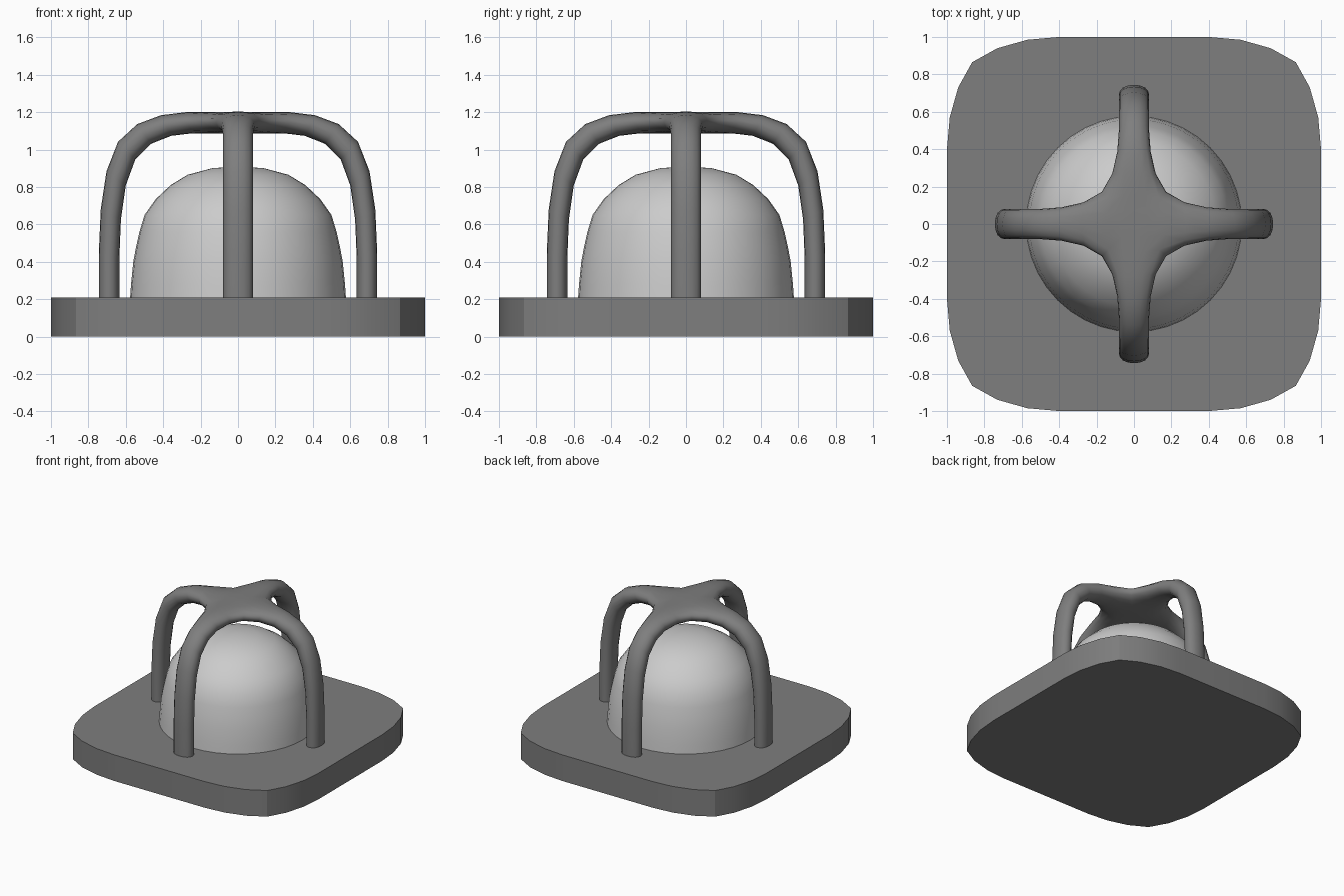
import bpy, bmesh, math
from mathutils import Matrix, Vector

old = bpy.data.objects.get("Cube")
if old:
    bpy.data.objects.remove(old, do_unlink=True)


def material(name, value):
    mat = bpy.data.materials.new(name)
    mat.use_nodes = True
    colour = (value, value, value, 1)
    mat.diffuse_color = colour
    mat.node_tree.nodes["Principled BSDF"].inputs["Base Color"].default_value = colour
    return mat


def make_object(name, bm, mat):
    bmesh.ops.remove_doubles(bm, verts=bm.verts, dist=0.0001)
    bmesh.ops.recalc_face_normals(bm, faces=bm.faces)
    mesh = bpy.data.meshes.new(name)
    bm.to_mesh(mesh)
    bm.free()
    mesh.materials.append(mat)
    obj = bpy.data.objects.new(name, mesh)
    bpy.context.collection.objects.link(obj)
    return obj


def shade(obj, degrees):
    bpy.ops.object.select_all(action='DESELECT')
    obj.select_set(True)
    bpy.context.view_layer.objects.active = obj
    bpy.ops.object.shade_smooth_by_angle(angle=math.radians(degrees))


dark_grey = material("dark grey", 0.21)
light_grey = material("light grey", 0.6)

# Base: rounded square slab, one corner repeated around z
corner = [(1, .4), (.985, .57), (.94, .73), (.865, .865), (.73, .94), (.57, .985), (.4, 1)]
BASE_TOP = 0.21
bm = bmesh.new()
outline = []
for turn in range(4):
    spin = Matrix.Rotation(turn * math.pi / 2, 3, 'Z')
    outline += [bm.verts.new(spin @ Vector((x, y, 0))) for x, y in corner]
slab = bm.faces.new(outline)
top = bmesh.ops.extrude_face_region(bm, geom=[slab], use_keep_orig=True)
bmesh.ops.translate(bm, vec=(0, 0, BASE_TOP),
                    verts=[v for v in top["geom"] if isinstance(v, bmesh.types.BMVert)])
base = make_object("base", bm, dark_grey)
shade(base, 30)

# Dome: lathed profile
profile = [(.578, .19), (.572, .28), (.56, .4), (.545, .48), (.527, .56), (.5, .65), (.44, .735),
           (.36, .81), (.27, .865), (.14, .9), (0, .911)]
bm = bmesh.new()
ring = [bm.verts.new((r, 0, z)) for r, z in profile]
edges = [bm.edges.new(pair) for pair in zip(ring, ring[1:])]
bmesh.ops.spin(bm, geom=ring + edges, cent=(0, 0, 0), axis=(0, 0, 1),
               angle=2 * math.pi, steps=40)
dome = make_object("dome", bm, light_grey)
shade(dome, 40)

# Guard cage: four bent bars meeting in a cross, smoothed by subdivision
HALF_WIDTH = 0.086
LOW, HIGH = 1.084, 1.203
INNER, OUTER = 0.631, 0.748
FOOT = 0.19
bm = bmesh.new()


def section(inner, outer):
    """Four corners of a bar section: two on the inner side, two on the outer side."""
    return [Vector((p[0], side * HALF_WIDTH, p[1]))
            for p, side in ((inner, -1), (inner, 1), (outer, 1), (outer, -1))]


rings = [section((HALF_WIDTH, LOW), (HALF_WIDTH, HIGH)),
         section((INNER, LOW), (OUTER, HIGH)),
         section((INNER, FOOT), (OUTER, FOOT))]
for turn in range(4):
    spin = Matrix.Rotation(turn * math.pi / 2, 3, 'Z')
    loops = [[bm.verts.new(spin @ p) for p in r] for r in rings]
    for a, b in zip(loops, loops[1:]):
        for i in range(4):
            j = (i + 1) % 4
            bm.faces.new((a[i], a[j], b[j], b[i]))
for z in (LOW, HIGH):
    bm.faces.new([bm.verts.new((sx * HALF_WIDTH, sy * HALF_WIDTH, z))
                  for sx, sy in ((-1, -1), (1, -1), (1, 1), (-1, 1))])
cage = make_object("guard_cage", bm, dark_grey)
subdivision = cage.modifiers.new("Subdivision", 'SUBSURF')
subdivision.levels = subdivision.render_levels = 2
subdivision.use_limit_surface = False
for poly in cage.data.polygons:
    poly.use_smooth = True
